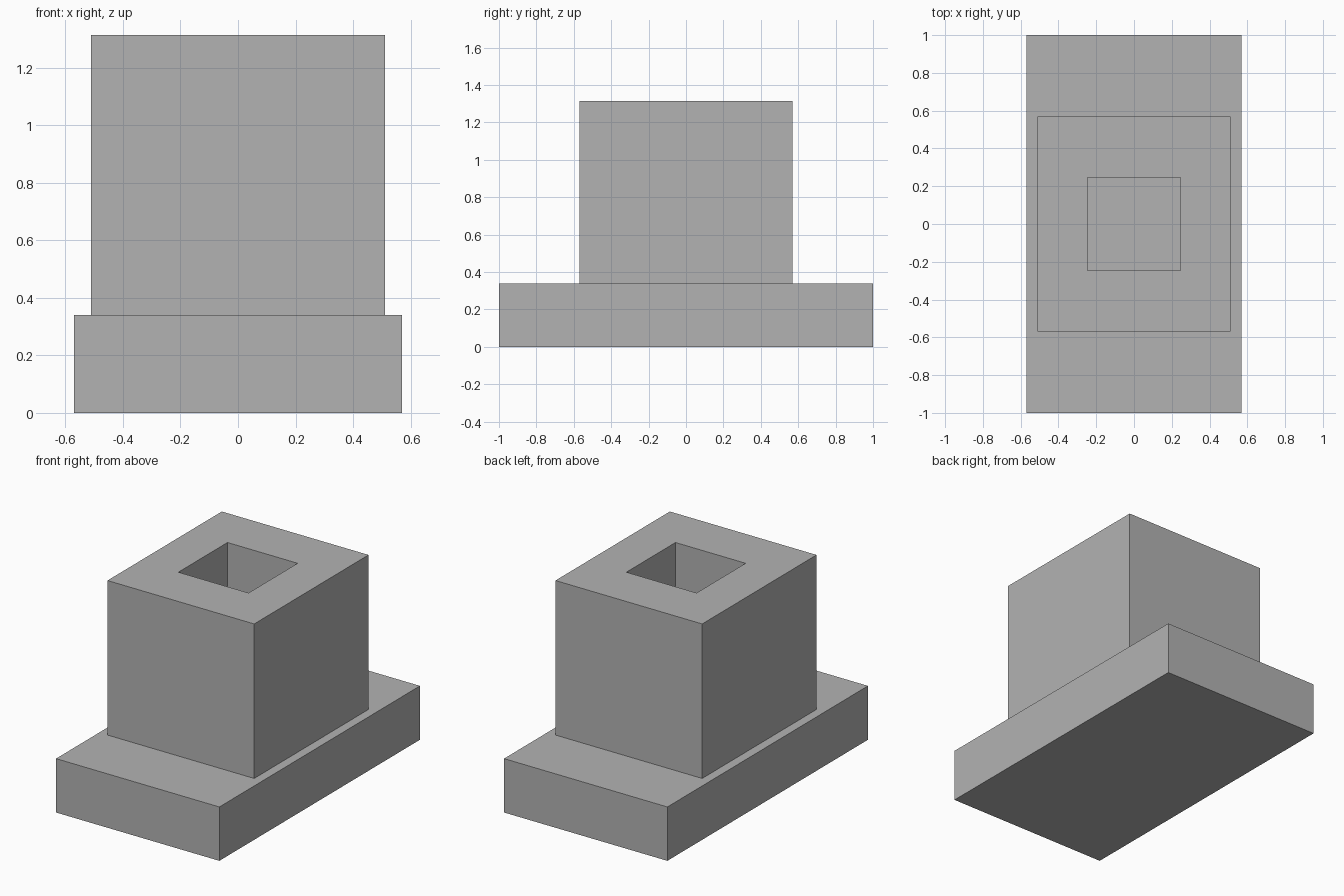
import bpy
import bmesh

cube = bpy.data.objects.get("Cube")
if cube:
    bpy.data.objects.remove(cube, do_unlink=True)

# Plain grey concrete
grey = bpy.data.materials.new("concrete_grey")
grey.use_nodes = True
colour = (0.45, 0.45, 0.45, 1)
grey.diffuse_color = colour
grey.node_tree.nodes["Principled BSDF"].inputs["Base Color"].default_value = colour

BASE_TOP = 0.34
BLOCK_TOP = 1.315


def box(name, width, depth, bottom, top):
    """Add a box centred on the z axis, and return it with its top face."""
    bm = bmesh.new()
    bmesh.ops.create_cube(bm, size=1)
    for v in bm.verts:
        v.co.x *= width
        v.co.y *= depth
        v.co.z = top if v.co.z > 0 else bottom
    mesh = bpy.data.meshes.new(name)
    bm.to_mesh(mesh)
    bm.free()
    obj = bpy.data.objects.new(name, mesh)
    bpy.context.collection.objects.link(obj)
    mesh.materials.append(grey)
    return obj


# Footing slab
box("base_slab", 1.14, 2.0, 0, BASE_TOP)

# Upright block
block = box("socket_block", 1.024, 1.14, BASE_TOP, BLOCK_TOP)

# Square socket sunk from the block's top to the slab
bm = bmesh.new()
bm.from_mesh(block.data)
bm.faces.ensure_lookup_table()
top = max(bm.faces, key=lambda f: f.calc_center_median().z)
bmesh.ops.inset_individual(bm, faces=[top], thickness=0.2)
for v in top.verts:
    v.co.x = 0.245 if v.co.x > 0 else -0.245
    v.co.y = 0.245 if v.co.y > 0 else -0.245
floor = bmesh.ops.extrude_discrete_faces(bm, faces=[top])["faces"][0]
for v in floor.verts:
    v.co.z = BASE_TOP + 0.002
bmesh.ops.recalc_face_normals(bm, faces=bm.faces)
bm.to_mesh(block.data)
bm.free()
